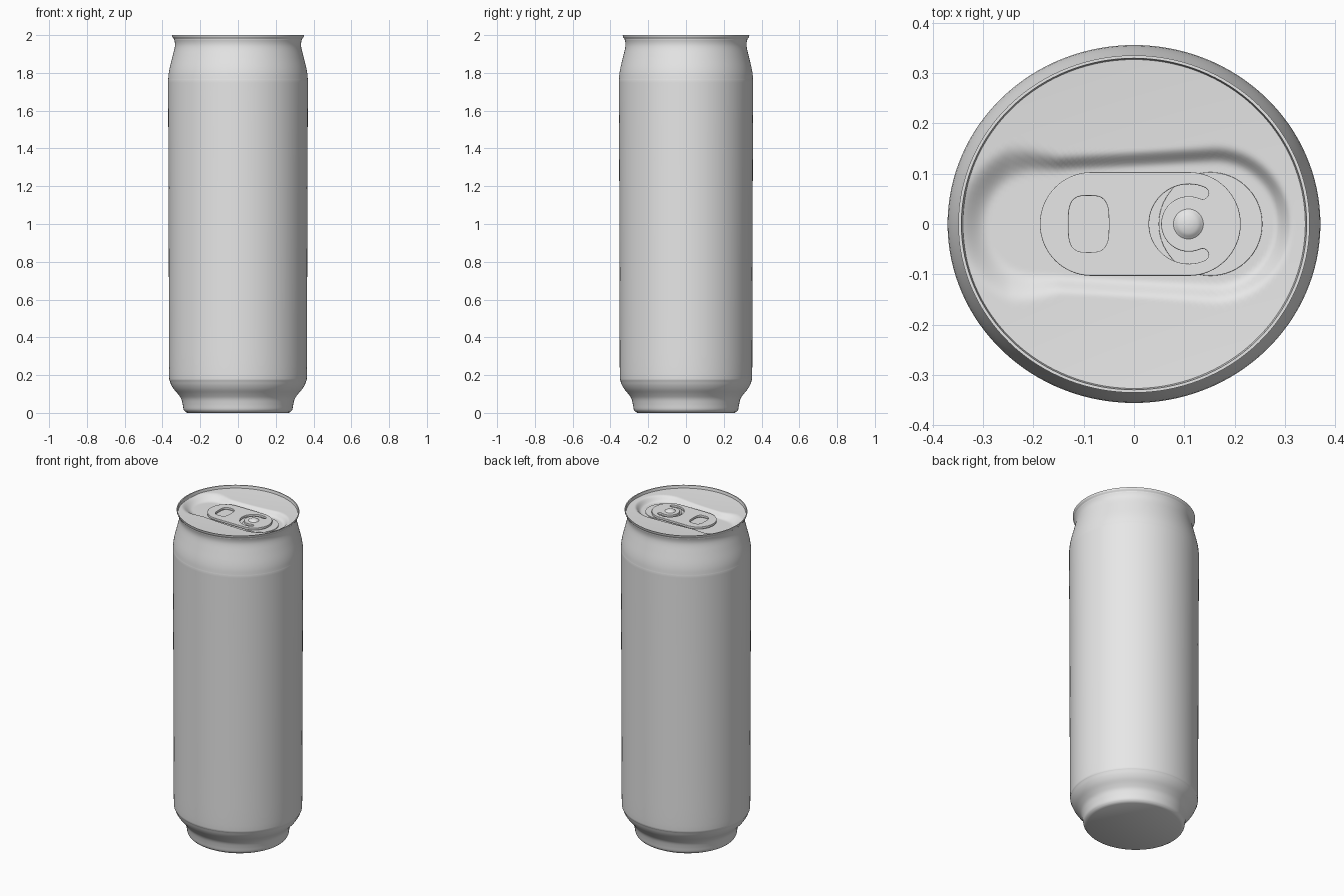
import bpy, bmesh, math
from mathutils import Vector

if "Cube" in bpy.data.objects:
    bpy.data.objects.remove(bpy.data.objects["Cube"])

SQUASH = 0.96          # the can is slightly narrower in y
SEG = 128

metal = bpy.data.materials.new("light_grey_metal")
metal.diffuse_color = (0.8, 0.8, 0.8, 1)
metal.use_nodes = True
metal.node_tree.nodes["Principled BSDF"].inputs["Base Color"].default_value = metal.diffuse_color


def finish(ob, angle=35):
    ob.data.materials.clear()
    ob.data.materials.append(metal)
    bpy.ops.object.select_all(action='DESELECT')
    ob.select_set(True)
    bpy.context.view_layer.objects.active = ob
    bpy.ops.object.shade_smooth_by_angle(angle=math.radians(angle))
    return ob


def lathe(name, profile, center=(0, 0), squash=1.0, height=None):
    """Revolve (radius, z) points; height(x, y, z) may reshape the surface."""
    bm = bmesh.new()
    rings = []
    for r, z in profile:
        ring = []
        for i in range(SEG):
            a = 2 * math.pi * i / SEG
            x, y = center[0] + r * math.cos(a), center[1] + r * math.sin(a) * squash
            ring.append(bm.verts.new((x, y, height(x, y, z) if height else z)))
        rings.append(ring)
    for a, b in zip(rings, rings[1:]):
        for i in range(SEG):
            j = (i + 1) % SEG
            bm.faces.new((a[i], a[j], b[j], b[i]))
    bmesh.ops.remove_doubles(bm, verts=bm.verts, dist=1e-5)
    me = bpy.data.meshes.new(name)
    bm.to_mesh(me)
    bm.free()
    ob = bpy.data.objects.new(name, me)
    bpy.context.collection.objects.link(ob)
    return finish(ob)


def smooth_path(pts, n=4):
    """Catmull-Rom interpolation of a profile."""
    p = [Vector(q) for q in pts]
    p = [p[0]] + p + [p[-1]]
    out = []
    for k in range(1, len(p) - 2):
        a, b, c, d = p[k - 1:k + 3]
        for s in range(n):
            t = s / n
            out.append(0.5 * (2 * b + (c - a) * t + (2 * a - 5 * b + 4 * c - d) * t * t
                              + (3 * b - a - 3 * c + d) * t ** 3))
    return [tuple(q) for q in out] + [tuple(p[-1])]


def plate(name, loops, z0, z1, bevel):
    """Flat plate from 2D outlines; inner outlines become holes."""
    cu = bpy.data.curves.new(name, 'CURVE')
    cu.dimensions = '2D'
    cu.fill_mode = 'BOTH'
    cu.extrude = (z1 - z0) / 2 - bevel
    cu.bevel_depth = bevel
    cu.bevel_resolution = 2
    cu.offset = -bevel
    for pts in loops:
        sp = cu.splines.new('POLY')
        sp.points.add(len(pts) - 1)
        for q, (x, y) in zip(sp.points, pts):
            q.co = (x, y, 0, 1)
        sp.use_cyclic_u = True
    ob = bpy.data.objects.new(name, cu)
    ob.location.z = (z0 + z1) / 2
    bpy.context.collection.objects.link(ob)
    bpy.ops.object.select_all(action='DESELECT')
    ob.select_set(True)
    bpy.context.view_layer.objects.active = ob
    bpy.ops.object.convert(target='MESH')
    return finish(bpy.context.view_layer.objects.active)


def arc(cx, cy, r, a0, a1, n=32):
    return [(cx + r * math.cos(math.radians(a0 + (a1 - a0) * i / n)),
             cy + r * math.sin(math.radians(a0 + (a1 - a0) * i / n))) for i in range(n + 1)]


# Can body: base, wall, neck and thin rim
wall = smooth_path([(0.279, 0.006), (0.288, 0.018), (0.293, 0.045), (0.301, 0.075), (0.318, 0.1),
                    (0.343, 0.13), (0.36, 0.165), (0.365, 0.21), (0.366, 0.5), (0.368, 1.2),
                    (0.370, 1.7), (0.3695, 1.77), (0.363, 1.82), (0.347, 1.885), (0.336, 1.93),
                    (0.334, 1.955), (0.339, 1.978), (0.347, 1.99), (0.349, 2.0)])
lathe("can_body", [(0, 0), (0.268, 0)] + wall + [(0.343, 2.0), (0.339, 1.975)], squash=SQUASH)


# Lid: shallow dish with a tapered recess around the tab
def lid_height(x, y, z):
    rr = (x * x + (y / SQUASH) ** 2) / 0.34 ** 2
    base = 1.983 - 0.012 * (1 - rr)
    t = min(1, max(0, (x + 0.19) / 0.35))
    d = math.hypot(x + 0.19 - 0.35 * t, y) - (0.10 + 0.02 * t)
    width = 0.035 if x > -0.15 else 0.035 + 0.3 * min(0.1, -0.15 - x)
    m = min(1, max(0, 1 - d / width))
    m = m * m * (3 - 2 * m)
    return base + (1.95 - base) * m


lathe("lid", [(0.3415 * (1 - i / 56), 0) for i in range(57)], squash=SQUASH, height=lid_height)

# Mouth panel under the tab
plate("mouth_panel", [arc(0.152, 0, 0.103, 0, 354, 59)], 1.945, 1.954, 0.001)

# Pull tab with finger hole and C-shaped slot
outline = arc(0.109, 0, 0.103, -90, 90) + arc(-0.084, 0, 0.103, 90, 270)
hole = []
for i in range(48):
    c, s = math.cos(2 * math.pi * i / 48), math.sin(2 * math.pi * i / 48)
    hole.append((-0.09 + 0.04 * math.copysign(abs(c) ** 0.6, c), 0.056 * math.copysign(abs(s) ** 0.6, s)))
end = (0.109 + 0.067 * math.cos(math.radians(66)), 0.067 * math.sin(math.radians(66)))
slot = (arc(0.109, 0, 0.079, 66, 294, 40) + arc(end[0], -end[1], 0.012, 294, 474, 8)[1:-1]
        + arc(0.109, 0, 0.055, 294, 66, 40) + arc(end[0], end[1], 0.012, 246, 66, 8)[1:-1][::1])
# the closing end cap bulges towards the opening
slot = slot[:-7] + arc(end[0], end[1], 0.012, -114, 66, 8)[1:-1]
plate("pull_tab", [outline, hole, slot], 1.954, 1.968, 0.002)

# Rivet holding the tab
lathe("rivet", smooth_path([(0.031, 1.967), (0.027, 1.970), (0.02, 1.975), (0.01, 1.978), (0, 1.979)]),
      center=(0.108, 0))
